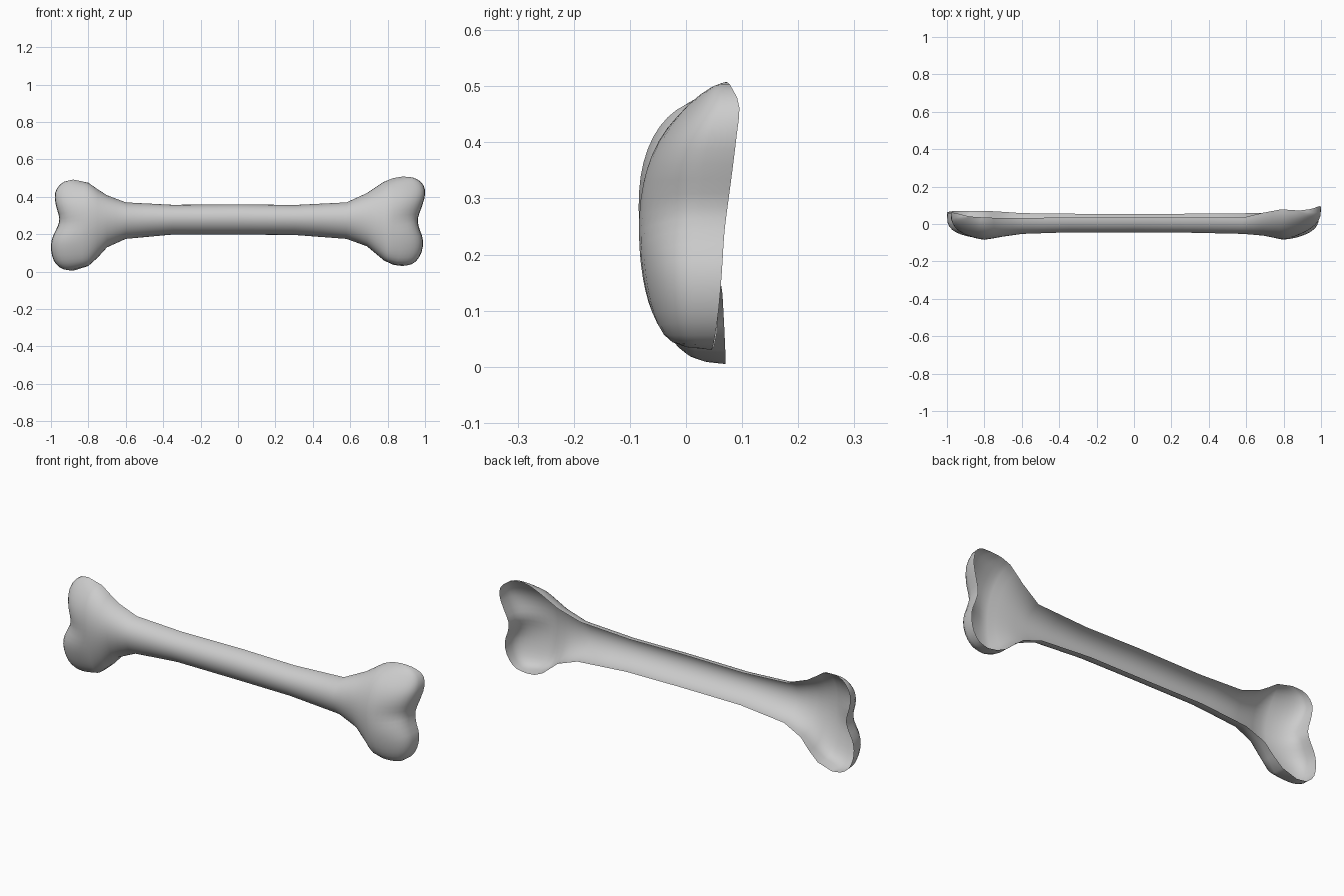
import bpy
import bmesh
from math import sin, cos, pi, exp
from mathutils import Vector

cube = bpy.data.objects.get("Cube")
if cube:
    bpy.data.objects.remove(cube)

# Stations along the bone: x, lower rim z, lower rim y, upper rim z, upper rim y, front y
STATIONS = [
    (-.88, .005, .07, .492, .04, -.09), (-.8, .03, .07, .475, .035, -.083),
    (-.75, .075, .068, .44, .033, -.075), (-.7, .13, .065, .408, .032, -.066),
    (-.6, .175, .058, .37, .032, -.052), (-.35, .198, .055, .357, .035, -.044),
    (0, .198, .053, .36, .035, -.044), (.3, .196, .055, .356, .034, -.046),
    (.58, .175, .057, .37, .034, -.052), (.69, .135, .06, .42, .06, -.062),
    (.78, .06, .055, .48, .077, -.08), (.83, .036, .05, .5, .076, -.088),
    (.88, .03, .045, .508, .072, -.09)]

# Rim of each knuckle end, from lower lobe to upper lobe: x, y, z
LEFT_RIM = [(-.88, .07, .005), (-.94, .07, .015), (-.983, .067, .055),
            (-1, .062, .12), (-.993, .06, .18), (-.963, .06, .245),
            (-.956, .06, .29), (-.975, .06, .36), (-.977, .062, .425),
            (-.94, .055, .475), (-.88, .04, .492)]
RIGHT_RIM = [(.88, .045, .03), (.94, .05, .045), (.98, .058, .1),
             (.989, .064, .17), (.968, .068, .235), (.962, .074, .285),
             (.982, .082, .345), (1, .09, .41), (.99, .095, .465),
             (.945, .08, .5), (.88, .072, .508)]
ARC_STEPS = 24
END_STEPS = 9


def station(x):
    """Interpolate the lower rim, upper rim and front depth at x."""
    for a, b in zip(STATIONS, STATIONS[1:]):
        if x <= b[0]:
            break
    t = (x - a[0]) / (b[0] - a[0])
    _, zb, yb, zt, yt, front = (p + (q - p) * t for p, q in zip(a, b))
    return Vector((x, yb, zb)), Vector((x, yt, zt)), front


def along(points, v):
    """Smooth point at fraction v of a path."""
    n = len(points) - 1
    i = min(int(v * n), n - 1)
    t = v * n - i
    p = [Vector(points[min(max(i + k, 0), n)]) for k in (-1, 0, 1, 2)]
    return p[1] + .5 * t * (p[2] - p[0] + t * (2 * p[0] - 5 * p[1] + 4 * p[2] - p[3]
                            + t * (3 * (p[1] - p[2]) + p[3] - p[0])))


def section(x, cap):
    """Arched cross-section; cap goes from 0 to 1 as the knuckle closes."""
    low, high, front = station(x)
    rim = LEFT_RIM if x < 0 else RIGHT_RIM
    rim_low, rim_high = Vector(rim[0]), Vector(rim[-1])
    swell = min(max((abs(x) - .58) / .22, 0), 1)
    close = max(1 - cap * cap, 0) ** .27
    row = []
    for k in range(ARC_STEPS + 1):
        v = k / ARC_STEPS
        w = (1 - cos(pi * v)) / 2
        p = low.lerp(high, w)
        p += cap * (along(rim, v) - rim_low.lerp(rim_high, w))
        power = 1 - .55 * swell * (1 - w)
        dimple = 1 - .16 * cap * exp(-((w - .52) / .15) ** 2)
        depth = (low.y + high.y) / 2 - front
        p.y -= depth * close * dimple * max(sin(pi * v), 0) ** power
        row.append(p)
    return row


# Rows run from one knuckle, along the shaft, to the other knuckle
steps = [sin(pi / 2 * k / END_STEPS) for k in range(END_STEPS + 1)]
rows = [section(-.8 - .08 * s, s) for s in reversed(steps)]
shaft_x = [s[0] for s in STATIONS if abs(s[0]) < .79]
shaft_x += [-.65, -.48, -.18, .15, .44, .64, .74]
rows += [section(x, 0) for x in sorted(shaft_x)]
rows += [section(.8 + .08 * s, s) for s in steps]

# Open hollow shell of the bone
bm = bmesh.new()
grid = [[bm.verts.new(p) for p in row] for row in rows]
for r0, r1 in zip(grid, grid[1:]):
    for k in range(ARC_STEPS):
        bm.faces.new((r0[k], r1[k], r1[k + 1], r0[k + 1]))
bmesh.ops.remove_doubles(bm, verts=bm.verts, dist=.0005)
for f in bm.faces:
    f.smooth = True
mesh = bpy.data.meshes.new("bone_shell")
bm.to_mesh(mesh)
bm.free()
bone = bpy.data.objects.new("bone_shell", mesh)
bpy.context.collection.objects.link(bone)

# Plain light grey
grey = bpy.data.materials.new("light_grey")
grey.use_nodes = True
grey.diffuse_color = (.6, .6, .6, 1)
grey.node_tree.nodes["Principled BSDF"].inputs["Base Color"].default_value = (.6, .6, .6, 1)
mesh.materials.append(grey)
